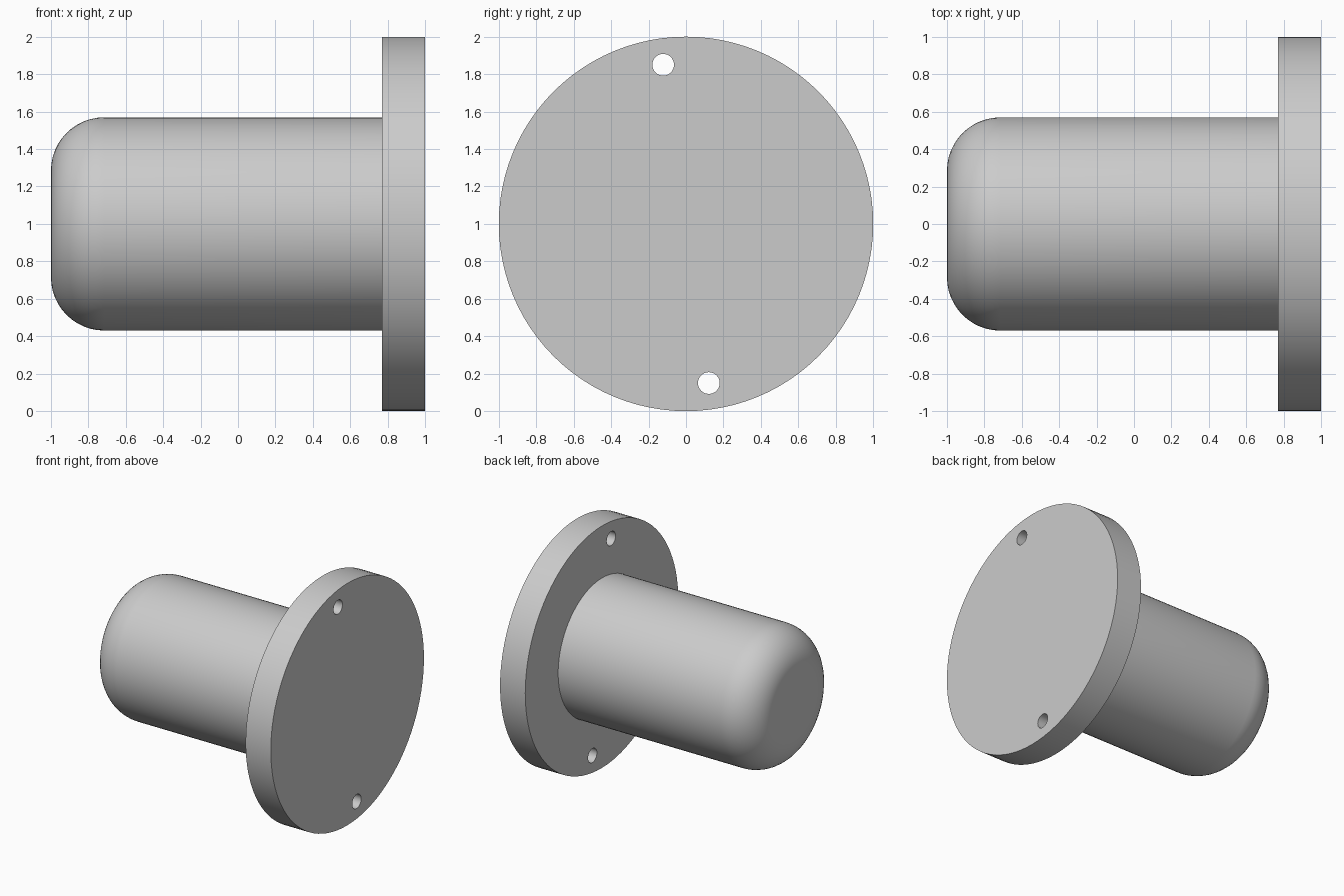
import bpy, bmesh
from math import pi, sin, cos, radians
from mathutils import Matrix, Vector

cube = bpy.data.objects.get("Cube")
if cube:
    bpy.data.objects.remove(cube, do_unlink=True)

STEPS = 96
CENTRE = Vector((0, 0, 1))
BODY_R, FILLET = 0.57, 0.285
FLANGE_X, FLANGE_R = 0.77, 1.0
HOLE_R, HOLE_Y, HOLE_Z = 0.058, 0.122, 0.85

# One plain grey finish
grey = bpy.data.materials.new("light grey")
grey.use_nodes = True
colour = (0.6, 0.6, 0.6, 1)
grey.diffuse_color = colour
grey.node_tree.nodes["Principled BSDF"].inputs["Base Color"].default_value = colour


def add_object(name, bm):
    bmesh.ops.recalc_face_normals(bm, faces=bm.faces)
    mesh = bpy.data.meshes.new(name)
    bm.to_mesh(mesh)
    bm.free()
    mesh.materials.append(grey)
    obj = bpy.data.objects.new(name, mesh)
    bpy.context.collection.objects.link(obj)
    return obj


def lathe(name, profile):
    """Turn (x, radius) points around the x axis and cap both ends."""
    bm = bmesh.new()
    verts = [bm.verts.new(CENTRE + Vector((x, 0, r))) for x, r in profile]
    edges = [bm.edges.new(pair) for pair in zip(verts, verts[1:])]
    bmesh.ops.spin(bm, geom=verts + edges, cent=CENTRE, axis=(1, 0, 0),
                   angle=2 * pi, steps=STEPS)
    bmesh.ops.remove_doubles(bm, verts=bm.verts, dist=1e-4)
    bmesh.ops.holes_fill(bm, edges=[e for e in bm.edges if e.is_boundary], sides=0)
    return add_object(name, bm)


# Rounded barrel and flange turned as one solid
profile = [(-1 + FILLET * (1 - sin(a)), BODY_R - FILLET * (1 - cos(a)))
           for a in (pi / 2 * (1 - i / 12) for i in range(13))]
profile += [(FLANGE_X, BODY_R), (FLANGE_X, FLANGE_R), (1, FLANGE_R)]
housing = lathe("flanged_housing", profile)

# Two opposite bolt holes through the flange
bm = bmesh.new()
for side in (1, -1):
    place = Matrix.Translation(CENTRE + Vector((0.9, -side * HOLE_Y, side * HOLE_Z)))
    bmesh.ops.create_cone(bm, cap_ends=True, segments=32, radius1=HOLE_R,
                          radius2=HOLE_R, depth=0.5,
                          matrix=place @ Matrix.Rotation(pi / 2, 4, "Y"))
cutter = add_object("bolt_hole_cutter", bm)
cutter.hide_render = True

cut = housing.modifiers.new("bolt holes", "BOOLEAN")
cut.operation = "DIFFERENCE"
cut.solver = "EXACT"
cut.object = cutter

bpy.ops.object.select_all(action="DESELECT")
bpy.context.view_layer.objects.active = housing
housing.select_set(True)
bpy.ops.object.modifier_apply(modifier=cut.name)
bpy.data.objects.remove(cutter, do_unlink=True)
bpy.ops.object.shade_smooth_by_angle(angle=radians(30))
